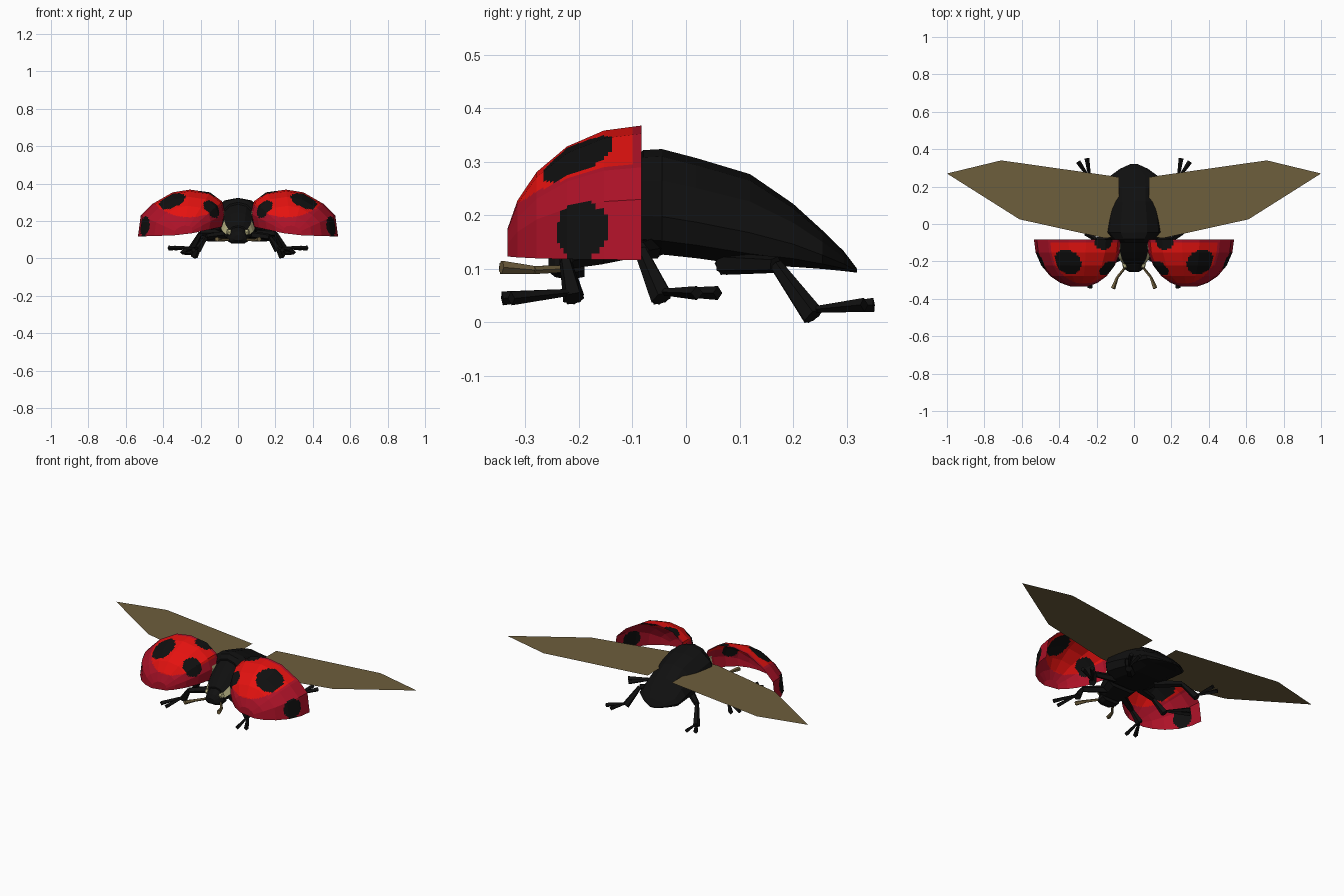
import bpy, bmesh, math
from mathutils import Vector

if "Cube" in bpy.data.objects:
    bpy.data.objects.remove(bpy.data.objects["Cube"])


def mat(name, c):
    m = bpy.data.materials.new(name)
    m.diffuse_color = (*c, 1)
    m.use_nodes = True
    m.node_tree.nodes["Principled BSDF"].inputs["Base Color"].default_value = m.diffuse_color
    return m


BLACK = mat("black", (0.005, 0.005, 0.005))
RED = mat("bright red", (0.78, 0.006, 0.005))
CRIMSON = mat("crimson", (0.42, 0.006, 0.021))
BROWN = mat("wing brown", (0.155, 0.112, 0.046))
PALE = mat("pale tan", (0.46, 0.43, 0.22))


def make(name, verts, faces, mats, rule=None):
    me = bpy.data.meshes.new(name)
    me.from_pydata(verts, [], faces)
    for m in mats:
        me.materials.append(m)
    if rule:
        for p in me.polygons:
            p.material_index = rule(p)
    ob = bpy.data.objects.new(name, me)
    bpy.context.collection.objects.link(ob)
    return ob


def fix_normals(ob):
    bm = bmesh.new()
    bm.from_mesh(ob.data)
    bmesh.ops.recalc_face_normals(bm, faces=bm.faces)
    bm.to_mesh(ob.data)
    bm.free()


# right half of a body cross-section: (width fraction, height fraction)
HALF = [(0, 0), (.6, .0), (.93, .13), (1, .36), (.82, .7), (.45, .93), (0, 1)]
SECTION = HALF + [(-x, z) for x, z in HALF[-2:0:-1]]


def loft(name, stations, mats, rule=None):
    """Rings along y: (y, half width, bottom z, top z)."""
    n = len(SECTION)
    verts = [(w * a, y, b + (t - b) * c) for y, w, b, t in stations for a, c in SECTION]
    faces = [(r * n + i, r * n + (i + 1) % n, (r + 1) * n + (i + 1) % n, (r + 1) * n + i)
             for r in range(len(stations) - 1) for i in range(n)]
    faces += [tuple(range(n)), tuple(range(len(verts) - n, len(verts)))]
    ob = make(name, verts, faces, mats, rule)
    fix_normals(ob)
    return ob


def limb(name, a, b, r1, r2, m, sides=5):
    """Tapered prism between two points."""
    a, b = Vector(a), Vector(b)
    q = (b - a).to_track_quat('Z', 'Y')
    verts = [p + q @ Vector((r * math.cos(t), r * math.sin(t), 0))
             for p, r in ((a, r1), (b, r2))
             for t in (math.tau * i / sides for i in range(sides))]
    faces = [(i, (i + 1) % sides, sides + (i + 1) % sides, sides + i) for i in range(sides)]
    faces += [tuple(range(sides)), tuple(range(sides, 2 * sides))]
    ob = make(name, verts, faces, [m])
    fix_normals(ob)


# abdomen
loft("abdomen", [(-.10, .10, .14, .30), (-.08, .125, .13, .322), (-.045, .158, .127, .324),
                 (.02, .152, .12, .307), (.12, .137, .106, .277), (.20, .136, .104, .222),
                 (.255, .13, .1, .172), (.295, .075, .096, .133), (.32, .02, .093, .1)], [BLACK])

# pronotum, with pale sides towards the front
loft("pronotum", [(-.10, .10, .12, .29), (-.15, .09, .11, .245), (-.185, .08, .105, .21),
                  (-.215, .06, .1, .175)], [BLACK, PALE],
     lambda p: int(abs(p.center.x) > .055 and p.center.y < -.14 and p.center.z > .14))

# head
loft("head", [(-.19, .06, .085, .18), (-.22, .058, .08, .165), (-.245, .045, .085, .145),
              (-.257, .025, .095, .125)], [BLACK])

# wing case: rim arc in the x-z plane, shrunk towards the front pole
RIM = [(.535, .117), (.52, .23), (.46, .29), (.35, .353), (.257, .368),
       (.15, .353), (.085, .305), (.067, .24), (.08, .17)]
SCALES = [math.radians(a) for a in (0, 16, 33, 50, 65, 78)]
BASE = Vector((.29, 0, .125))
SPOTS = [((.35, -.20, .30), .075), ((.16, -.215, .25), .06),
         ((.165, -.085, .345), .052), ((.50, -.195, .172), .055)]
CUTS = 9


def coarse(i, j):
    x, z = RIM[i]
    k = math.cos(SCALES[j])
    return Vector((BASE.x + (x - BASE.x) * k, -.083 - .256 * math.sin(SCALES[j]),
                   BASE.z + (z - BASE.z) * k))


def case_colour(p):
    x, y, z = abs(p.center.x), p.center.y, p.center.z
    if any((Vector((x, y, z)) - Vector(c)).length < r for c, r in SPOTS):
        return 2
    if x < .12 and y > -.14 and z < .25:
        return 3
    return 0 if ((x - .26) / .205) ** 2 + ((z - .36) / .14) ** 2 < 1 and y < -.1 else 1


def wing_case(name, s):
    nu, nv = (len(RIM) - 1) * CUTS, (len(SCALES) - 1) * CUTS
    verts = []
    for v in range(nv + 1):
        j = min(v // CUTS, len(SCALES) - 2)
        fv = v / CUTS - j
        for u in range(nu + 1):
            i = min(u // CUTS, len(RIM) - 2)
            fu = u / CUTS - i
            p = coarse(i, j).lerp(coarse(i + 1, j), fu).lerp(
                coarse(i, j + 1).lerp(coarse(i + 1, j + 1), fu), fv)
            verts.append((s * p.x, p.y, p.z))
    w = nu + 1
    faces = [(v * w + u, v * w + u + 1, (v + 1) * w + u + 1, (v + 1) * w + u)
             for v in range(nv) for u in range(nu)]
    # small cap at the front pole
    faces.append(tuple(nv * w + u for u in range(w)))
    if s > 0:
        faces = [f[::-1] for f in faces]
    ob = make(name, verts, faces, [RED, CRIMSON, BLACK, PALE], case_colour)
    # make sure faces point outward (towards the front pole)
    if ob.data.polygons[-1].normal.y > 0:
        ob.data.flip_normals()


WING = [(.08, .25), (.13, .258), (.71, .34), (1.0, .27), (.612, .025), (.16, -.075), (.08, -.07)]
# each leg: hip, knee, ankle, toe
LEGS = {"front": [(.05, -.16, .13), (.17, -.225, .115), (.215, -.21, .045), (.26, -.335, .045)],
        "middle": [(.08, -.06, .14), (.20, -.085, .135), (.25, -.045, .045), (.355, .04, .055)],
        "rear": [(.08, .07, .11), (.19, .168, .108), (.235, .238, .012), (.275, .342, .033)]}

for side, s in (("right", 1), ("left", -1)):
    wing_case(side + "_wing_case", s)
    # flat hind wing
    make(side + "_hind_wing", [(s * x, y, .237) for x, y in WING],
         [tuple(range(len(WING)))[::-s]], [BROWN])
    # legs
    for name, pts in LEGS.items():
        hip, knee, ankle, toe = [Vector((s * x, y, z)) for x, y, z in pts]
        pre = side + "_" + name
        limb(pre + "_thigh", hip, knee, .022, .016, BLACK)
        limb(pre + "_shin", knee, ankle, .012, .021, BLACK)
        # forked foot
        across = (toe - ankle).cross(Vector((0, 0, 1))).normalized() * .025
        start = ankle + Vector((0, 0, .012))
        for k in (-1, 1):
            limb(pre + "_toe", start, toe + across * k, .006, .013, BLACK, 4)
    # antenna and eye
    limb(side + "_antenna", (s * .05, -.235, .1), (s * .09, -.285, .098), .007, .008, BROWN)
    limb(side + "_antenna_tip", (s * .09, -.285, .098), (s * .113, -.345, .103), .008, .013, BROWN)
    limb(side + "_cheek_mark", (s * .045, -.222, .14), (s * .058, -.228, .143), .018, .012, PALE, 6)
